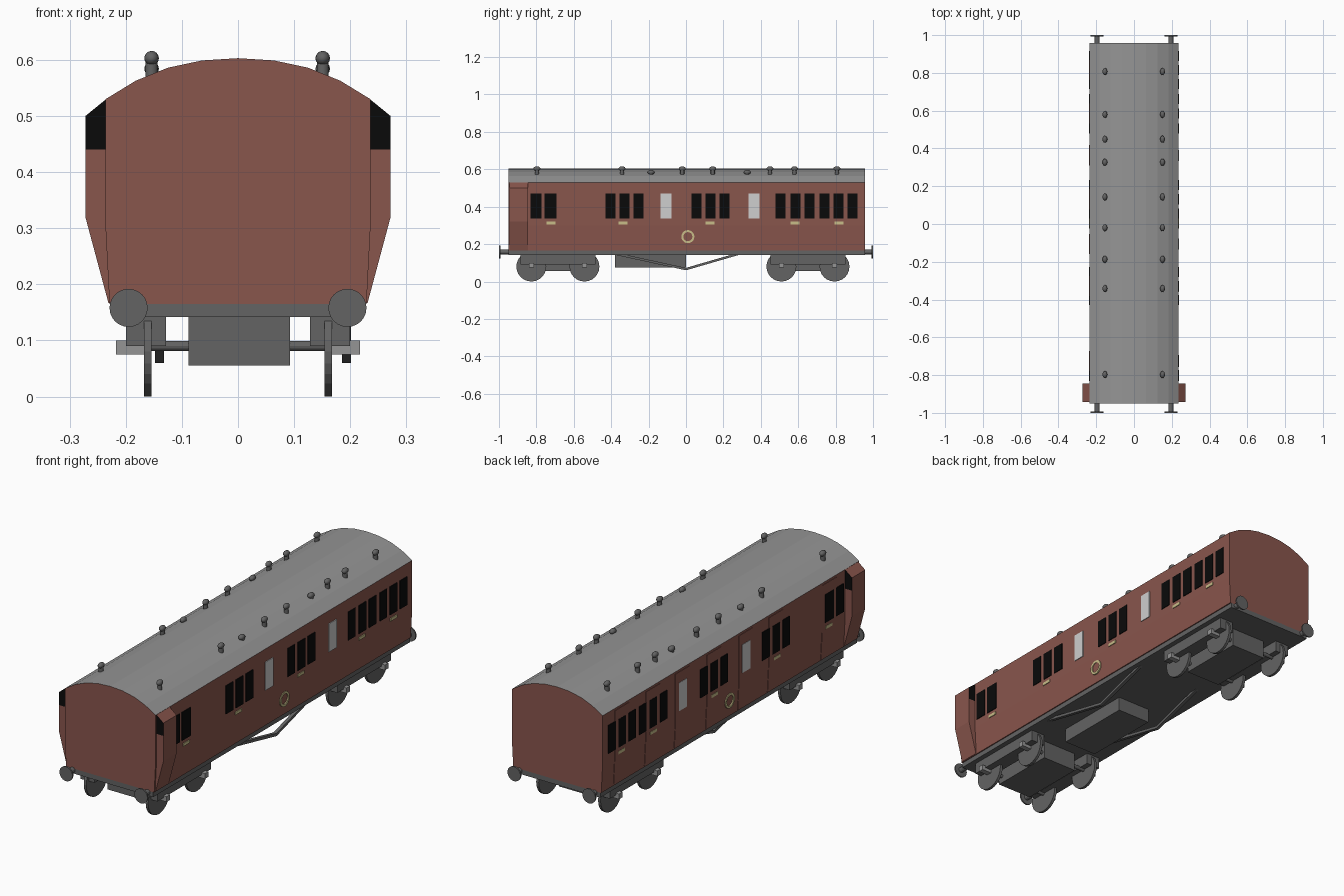
import bpy, bmesh, math
from mathutils import Matrix, Vector

if "Cube" in bpy.data.objects:
    bpy.data.objects.remove(bpy.data.objects["Cube"])


def material(name, rgb):
    m = bpy.data.materials.new(name)
    m.diffuse_color = (*rgb, 1)
    m.use_nodes = True
    m.node_tree.nodes["Principled BSDF"].inputs["Base Color"].default_value = m.diffuse_color
    return m


MAROON = material("maroon paint", (0.25, 0.092, 0.073))
ROOF = material("roof grey", (0.30, 0.30, 0.30))
DARK = material("underframe grey", (0.125, 0.125, 0.125))
BLACK = material("window black", (0.003, 0.003, 0.003))
WHITE = material("frosted white", (0.62, 0.62, 0.62))
CREAM = material("cream lining", (0.58, 0.51, 0.25))


def finish(name, bm, *mats):
    bmesh.ops.recalc_face_normals(bm, faces=bm.faces)
    me = bpy.data.meshes.new(name)
    bm.to_mesh(me)
    bm.free()
    for m in mats:
        me.materials.append(m)
    ob = bpy.data.objects.new(name, me)
    bpy.context.collection.objects.link(ob)
    return ob


def prism(name, pts, y0, y1, mats, rule=None):
    """Extrude an (x, z) outline along y; rule maps a face normal to a material slot."""
    bm = bmesh.new()
    face = bm.faces.new([bm.verts.new((x, y0, z)) for x, z in pts])
    ext = bmesh.ops.extrude_face_region(bm, geom=[face])
    bmesh.ops.translate(bm, vec=(0, y1 - y0, 0),
                        verts=[g for g in ext["geom"] if isinstance(g, bmesh.types.BMVert)])
    bmesh.ops.recalc_face_normals(bm, faces=bm.faces)
    if rule:
        for f in bm.faces:
            f.normal_update()
            f.material_index = rule(f.normal)
    return finish(name, bm, *mats)


def box(name, x, y, z, mat):
    return prism(name, [(x[0], z[0]), (x[1], z[0]), (x[1], z[1]), (x[0], z[1])], y[0], y[1], [mat])


def cylinder(name, centre, r, length, axis, mat, sides=24):
    bm = bmesh.new()
    rot = Vector((0, 0, 1)).rotation_difference(Vector(axis)).to_matrix().to_4x4()
    bmesh.ops.create_cone(bm, cap_ends=True, segments=sides, radius1=r, radius2=r, depth=length,
                          matrix=Matrix.Translation(centre) @ rot)
    return finish(name, bm, mat)


# Body shell with curved grey roof
half = [(0.229, 0.165), (0.236, 0.30), (0.236, 0.53), (0.182, 0.563), (0.125, 0.586), (0.064, 0.599)]
outline = half + [(0, 0.603)] + [(-x, z) for x, z in reversed(half)]
prism("coach_body", outline, -0.95, 0.957, [MAROON, ROOF], lambda n: 1 if n.z > 0.3 else 0)

# Underframe and battery box
box("underframe", (-0.224, 0.224), (-0.95, 0.957), (0.142, 0.167), DARK)
box("battery_box", (-0.085, 0.088), (-0.38, 0.0), (0.075, 0.145), DARK)

WINDOWS = [(-.832, -.773), (-.757, -.693), (-.43, -.377), (-.356, -.302), (-.281, -.227),
           (.029, .083), (.104, .158), (.179, .233), (.479, .532), (.559, .612),
           (.634, .687), (.714, .767), (.789, .842), (.864, .917)]
FROSTED = [(-.136, -.078), (.334, .393)]
PLATES = [-.722, -.337, .128, .583, .818]
DOORS = [-.725, -.329, -.107, .131, .364, .585, .815]

for s, side in ((1, "right"), (-1, "left")):
    skin = sorted((s * 0.233, s * 0.2395))
    # Windows and door number plates
    for span in WINDOWS:
        box(side + "_window", skin, span, (0.337, 0.47), BLACK)
    for span in FROSTED:
        box(side + "_frosted_window", skin, span, (0.337, 0.47), WHITE)
    for y in PLATES:
        box(side + "_cream_plate", skin, (y - 0.024, y + 0.024), (0.306, 0.32), CREAM)

    # Round cream ring on the side
    bm = bmesh.new()
    rows = []
    for i in range(20):
        a = math.tau * i / 20
        rows.append([bm.verts.new((s * x, 0.01 + r * math.cos(a), 0.24 + r * math.sin(a)))
                     for x, r in ((0.229, .024), (0.2375, .024), (0.2375, .035), (0.229, .035))])
    for i in range(20):
        a, b = rows[i], rows[(i + 1) % 20]
        for j in range(4):
            k = (j + 1) % 4
            bm.faces.new((a[j], a[k], b[k], b[j]))
    finish(side + "_ring", bm, CREAM)

    # Guard lookout bulging from the side, with black end windows
    low = [(0.225, 0.167), (0.231, 0.167), (0.272, 0.32), (0.272, 0.44), (0.225, 0.44)]
    top = [(0.225, 0.44), (0.272, 0.44), (0.272, 0.50), (0.235, 0.53), (0.225, 0.53)]
    prism(side + "_lookout", [(s * x, z) for x, z in low], -0.943, -0.845, [MAROON])
    prism(side + "_lookout_top", [(s * x, z) for x, z in top], -0.943, -0.845, [MAROON, BLACK],
          lambda n: 1 if abs(n.y) > 0.5 else 0)

    # Buffers at both ends
    for e, end in ((-1, "front"), (1, "back")):
        cylinder(f"{end}_{side}_buffer_shank", (s * 0.195, e * 0.968, 0.158), 0.013, 0.056, (0, 1, 0), DARK, 12)
        cylinder(f"{end}_{side}_buffer_head", (s * 0.195, e * 0.9965, 0.158), 0.034, 0.007, (0, 1, 0), DARK)

    # Truss rod: a bent bar under the middle
    cx = 0.193 if s > 0 else -0.14
    path = [(-0.40, 0.147), (0.0, 0.06), (0.30, 0.147)]
    bm = bmesh.new()
    rings = [[bm.verts.new((cx + dx, y, z + dz)) for dx, dz in
              ((-.008, 0), (.008, 0), (.008, .013), (-.008, .013))] for y, z in path]
    for a, b in zip(rings, rings[1:]):
        for j in range(4):
            k = (j + 1) % 4
            bm.faces.new((a[j], a[k], b[k], b[j]))
    bm.faces.new(rings[0])
    bm.faces.new(rings[-1])
    finish(side + "_truss_rod", bm, DARK)

# Thin raised doors on the left side
for y in DOORS:
    prism("left_door", [(-0.225, 0.17), (-0.2315, 0.17), (-0.238, 0.30), (-0.238, 0.52), (-0.225, 0.52)],
          y - 0.053, y + 0.053, [MAROON])

# Bogies with wheels, axles and axle boxes
for cy, end in ((-0.685, "front"), (0.652, "back")):
    box(end + "_bogie_centre", (-0.088, 0.093), (cy - 0.16, cy + 0.16), (0.055, 0.145), DARK)
    for s in (1, -1):
        box(end + "_bogie_frame", sorted((s * 0.128, s * 0.2)), (cy - 0.2, cy + 0.2), (0.09, 0.145), DARK)
    for dy in (-0.142, 0.142):
        y = cy + dy
        cylinder(end + "_axle", (0, y, 0.09), 0.009, 0.32, (1, 0, 0), DARK, 12)
        for s in (1, -1):
            cylinder(end + "_wheel", (s * 0.161, y, 0.08), 0.08, 0.013, (1, 0, 0), DARK)
            box(end + "_axle_box", sorted((s * 0.165, s * 0.217)), (y - 0.013, y + 0.013), (0.075, 0.1), ROOF)

# Roof ventilators, two of each row sitting low
for y, low in ((-.797, 0), (-.342, 0), (-.187, 1), (-.02, 0), (.143, 0), (.327, 1),
               (.449, 0), (.58, 0), (.807, 0)):
    for x in (-0.154, 0.151):
        z = 0.584 if low else 0.603
        bm = bmesh.new()
        bmesh.ops.create_uvsphere(bm, u_segments=12, v_segments=8, radius=0.013,
                                  matrix=Matrix.Translation((x, y, z)) @ Matrix.Diagonal((1, 1.45, 1, 1)))
        bmesh.ops.create_cone(bm, cap_ends=True, segments=10, radius1=0.011, radius2=0.011, depth=z - 0.56,
                              matrix=Matrix.Translation((x, y, (z + 0.56) / 2)))
        ob = finish("roof_vent", bm, DARK)
        for p in ob.data.polygons:
            p.use_smooth = len(p.vertices) < 5
